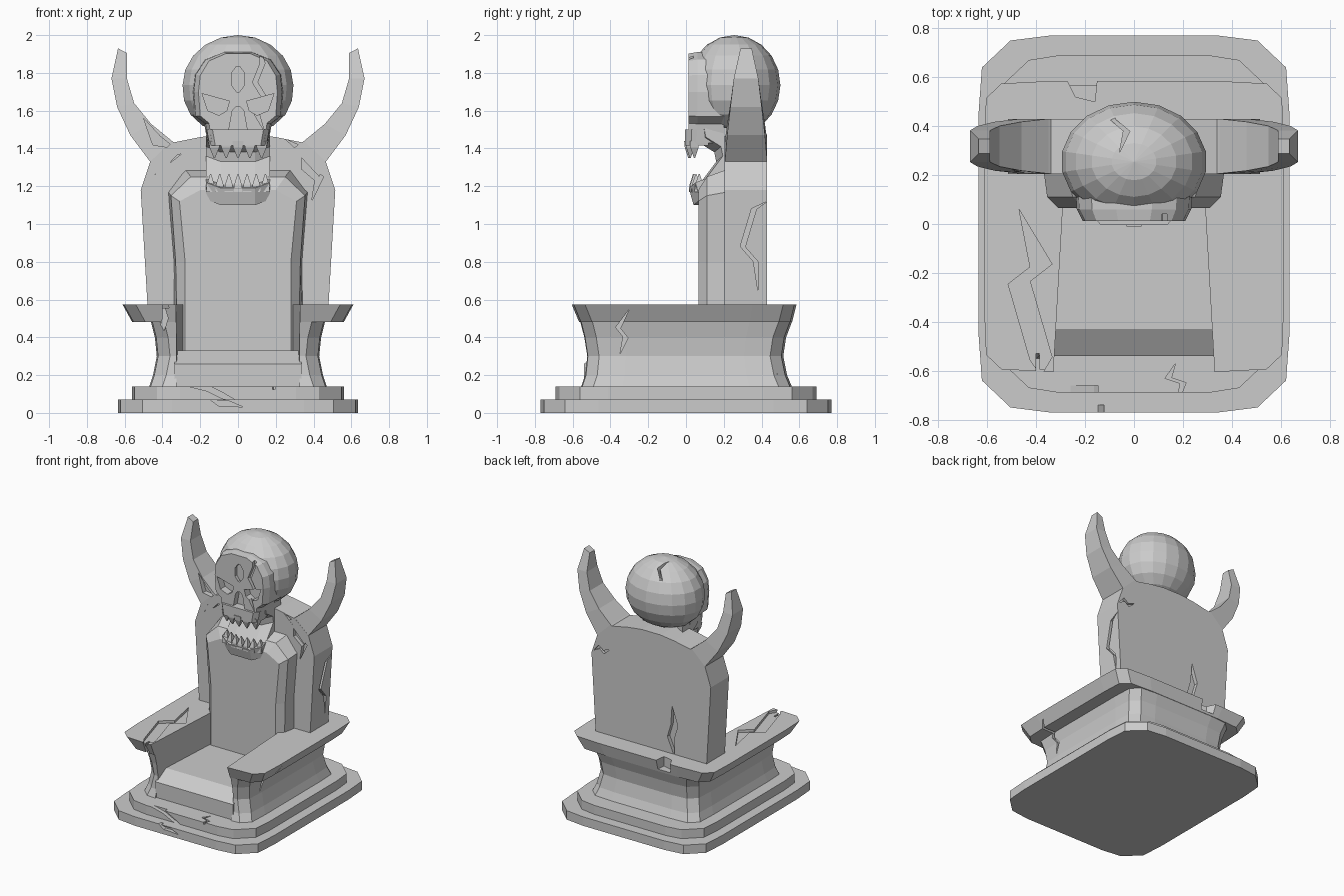
import bpy, bmesh, math
from mathutils import Vector

if "Cube" in bpy.data.objects:
    bpy.data.objects.remove(bpy.data.objects["Cube"])


def loft(name, sections):
    """Solid skinned through equal-length closed rings of 3D points."""
    bm = bmesh.new()
    rings = [[bm.verts.new(p) for p in s] for s in sections]
    n = len(rings[0])
    for a, b in zip(rings, rings[1:]):
        for i in range(n):
            bm.faces.new((a[i], a[(i + 1) % n], b[(i + 1) % n], b[i]))
    bm.faces.new(rings[0])
    bm.faces.new(rings[-1])
    bmesh.ops.recalc_face_normals(bm, faces=bm.faces)
    me = bpy.data.meshes.new(name)
    bm.to_mesh(me)
    bm.free()
    ob = bpy.data.objects.new(name, me)
    bpy.context.collection.objects.link(ob)
    return ob


def at(p, axis, d):
    return {'X': (d, p[0], p[1]), 'Y': (p[0], d, p[1]), 'Z': (p[0], p[1], d)}[axis]


def prism(name, pts, axis, a, b):
    return loft(name, [[at(p, axis, d) for p in pts] for d in (a, b)])


def mirrored(half):
    """Mirror a half outline (listed bottom to top, x > 0) across x."""
    return half + [(-x, z) for x, z in reversed(half)]


def boolean(ob, other, op='DIFFERENCE'):
    m = ob.modifiers.new("bool", 'BOOLEAN')
    m.object, m.operation, m.solver = other, op, 'EXACT'
    bpy.context.view_layer.objects.active = ob
    bpy.ops.object.modifier_apply(modifier=m.name)
    bpy.data.objects.remove(other)


def crack(ob, pts, axis, a, b, w=0.013):
    """Carve a zigzag groove that tapers to a point at both ends."""
    p = [Vector(q) for q in pts]
    d = (p[-1] - p[0]).normalized()
    side = Vector((-d.y, d.x)) * w
    outline = [p[0]] + [q + side for q in p[1:-1]] + [p[-1]]
    outline += [q - side for q in reversed(p[1:-1])]
    boolean(ob, prism("crack_cutter", outline, axis, a, b))


def plan(sx, y0, y1, z, c=0.13):
    """Rectangle with two-step clipped corners."""
    q = [(sx, .6, 0), (sx - .1 * c, 1, -c), (sx - c, 1, -.15 * c), (sx * .55, 1, 0)]
    def ys(e, k, o):
        return e * k + o * (1 if e > 0 else -1)
    back = [(x, ys(y1, k, o), z) for x, k, o in q]
    front = [(x, ys(y0, k, o), z) for x, k, o in q]
    return (back + [(-x, y, z) for x, y, z in reversed(back)]
            + [(-x, y, z) for x, y, z in front] + front[::-1])


# Stepped plinth
lower_step = loft("lower_step", [plan(.635, -.77, .77, z) for z in (0, .07)])
upper_step = loft("upper_step", [plan(.56, -.69, .69, z) for z in (.07, .14)])

# Seat body with waisted sides and overhanging arm rim, hollowed for the seat
body = loft("seat_body", [plan(s, f, b, z, .07) for z, s, f, b in (
    (.14, .47, -.56, .56), (.20, .45, -.54, .535), (.30, .43, -.53, .515),
    (.40, .44, -.545, .53), (.48, .46, -.565, .56), (.481, .56, -.567, .562),
    (.575, .612, -.605, .585))])
boolean(body, prism("seat_cutter", [(-.335, -.7), (.335, -.7), (.29, .09), (-.29, .09)],
                    'Z', .1, .7))
prism("seat", [(-.54, .14), (-.54, .26), (-.43, .33), (.12, .33), (.12, .14)],
      'X', -.336, .336)

# Backrest slab and raised front panel
back = prism("backrest", mirrored([(.475, .5), (.515, 1.18), (.465, 1.33), (.35, 1.43),
                                   (.2, 1.46), (.08, 1.475)]), 'Y', .205, .43)
loft("back_panel", [[at(p, 'Y', y) for p in mirrored(h)] for y, h in (
    (.22, [(.345, .3), (.34, .8), (.37, 1.17), (.28, 1.29)]),
    (.11, [(.32, .3), (.33, .8), (.355, 1.15), (.25, 1.25)]),
    (.065, [(.28, .3), (.28, .8), (.31, 1.12), (.2, 1.18)]))])

# Horns: outer point, inner point, half depth
horn_steps = [((.43, 1.25), (.29, 1.40), .112), ((.465, 1.33), (.35, 1.44), .112),
              ((.57, 1.47), (.46, 1.53), .10), ((.64, 1.62), (.55, 1.64), .083),
              ((.67, 1.77), (.588, 1.77), .065), ((.635, 1.93), (.588, 1.905), .03)]
horns = {}
for name, s in (("left_horn", -1), ("right_horn", 1)):
    horns[s] = loft(name, [[(s * o[0], .318 - d, o[1]), (s * o[0], .318 + d, o[1]),
                            (s * i[0], .318 + d, i[1]), (s * i[0], .318 - d, i[1])]
                           for o, i, d in horn_steps])

# Skull: faceted cranium joined with a flat face
bpy.ops.mesh.primitive_uv_sphere_add(segments=18, ring_count=10, radius=1,
                                     location=(0, .255, 1.735))
skull = bpy.context.object
skull.name = "skull"
skull.scale = (.298, .245, .265)
bpy.ops.object.transform_apply(location=True, rotation=False, scale=True)
for v in skull.data.vertices:          # fuller lower half
    if v.co.z < 1.7:
        v.co.x *= 1 + .5 * (1.7 - v.co.z)
face_half = [(.15, 1.43), (.165, 1.53), (.215, 1.57), (.225, 1.70), (.215, 1.79),
             (.165, 1.87), (.07, 1.91)]
face = loft("face", [[(x * k, y, 1.65 + (z - 1.65) * kz) for x, z in mirrored(face_half)]
                     for y, k, kz in ((.2, 1.08, 1), (.06, 1.04, 1), (.012, .93, .97))])
boolean(skull, face, 'UNION')
for s in (-1, 1):                      # angry eye sockets
    boolean(skull, prism("eye_cutter", [(s * x, z) for x, z in (
        (.19, 1.69), (.045, 1.65), (.06, 1.60), (.10, 1.575), (.16, 1.60))], 'Y', -.1, .07))
boolean(skull, prism("nose_cutter", mirrored([(.05, 1.49), (.03, 1.60), (.01, 1.62)]),
                     'Y', -.1, .06))
boolean(skull, prism("forehead_cutter", mirrored([(.008, 1.70), (.034, 1.735),
                                                  (.034, 1.80), (.008, 1.835)]), 'Y', -.1, .035))

# Upper and lower jaws
loft("upper_jaw", [[at(p, 'Y', y) for p in mirrored([(x, 1.415), (x + .015, 1.50)])]
                   for y, x in ((.12, .155), (.03, .15), (-.005, .12))])
jaw_side = [(.04, 1.10), (.015, 1.19), (.07, 1.21), (.16, 1.33), (.15, 1.38), (.07, 1.43),
            (.06, 1.48), (.25, 1.48), (.25, 1.15), (.12, 1.10)]
loft("lower_jaw", [[(x, y + dy, z + dz) for y, z in jaw_side] for x, dy, dz in (
    (-.17, .035, .03), (-.09, .0, .0), (.09, .0, .0), (.17, .035, .03))])


def teeth(name, n, half, z0, z1, y):
    step = 2 * half / (n - 1)
    for i in range(n):
        x = -half + i * step
        yy = y + .03 * (x / half) ** 2
        w = step * .48
        loft(f"{name}_{i + 1}", [
            [(x + a * w * k, yy + b * .025 * k, z) for a, b in ((-1, -1), (1, -1), (1, 1), (-1, 1))]
            for z, k in ((z0, 1), (z0 + (z1 - z0) * .4, .85), (z1, .12))])


teeth("upper_tooth", 5, .125, 1.44, 1.35, .015)
teeth("lower_tooth", 7, .145, 1.17, 1.265, .04)

# Cracks and chips in the stone
crack(skull, [(.11, 1.97), (.13, 1.85), (.09, 1.75), (.145, 1.66), (.10, 1.58), (.14, 1.49)],
      'Y', -.1, .04)
crack(skull, [(-.05, .47), (-.09, .43), (-.03, .38), (-.06, .29)], 'Z', 1.9, 2.1)
crack(body, [(-.47, .06), (-.38, -.17), (-.47, -.24), (-.38, -.55), (-.38, -.62)],
      'Z', .555, .7, .045)
crack(body, [(-.40, .6), (-.385, .5), (-.41, .42), (-.38, .27)], 'Y', -.7, -.53, .015)
crack(body, [(-.3, .55), (-.36, .45), (-.32, .40), (-.35, .31)], 'X', .42, .7)
crack(body, [(.52, .43), (.49, .36), (.52, .28), (.48, .2)], 'X', .42, .7)
boolean(body, prism("chip_cutter", [(-.28, .6), (-.24, .52), (-.16, .5), (-.15, .6)],
                    'Z', .5, .7))
crack(back, [(.43, 1.12), (.36, 1.08), (.30, .88), (.37, .8), (.38, .65)], 'X', .47, .6)
crack(back, [(-.18, .95), (-.2, .8), (-.17, .7), (-.2, .56)], 'Y', .40, .5, .03)
crack(back, [(.5, 1.2), (.45, 1.24), (.41, 1.21), (.36, 1.24)], 'Y', .41, .5)
crack(back, [(.25, 1.45), (.36, 1.38), (.36, 1.30), (.43, 1.24), (.39, 1.12)],
      'Y', .1, .235, .025)
crack(horns[-1], [(-.5, 1.56), (-.43, 1.44), (-.33, 1.40)], 'Y', .1, .25, .03)
crack(back, [(-.30, 1.37), (-.38, 1.34), (-.44, 1.26)], 'Y', .1, .24, .025)
crack(upper_step, [(-.3, .15), (-.16, .13), (-.08, .09), (0, .06)], 'Y', -.8, -.66, .015)
crack(lower_step, [(-.16, .08), (-.1, .05), (-.05, .05), (.03, .03)], 'Y', -.9, -.74)
crack(upper_step, [(.17, -.57), (.14, -.63), (.2, -.65), (.18, -.73)], 'Z', .125, .2)
